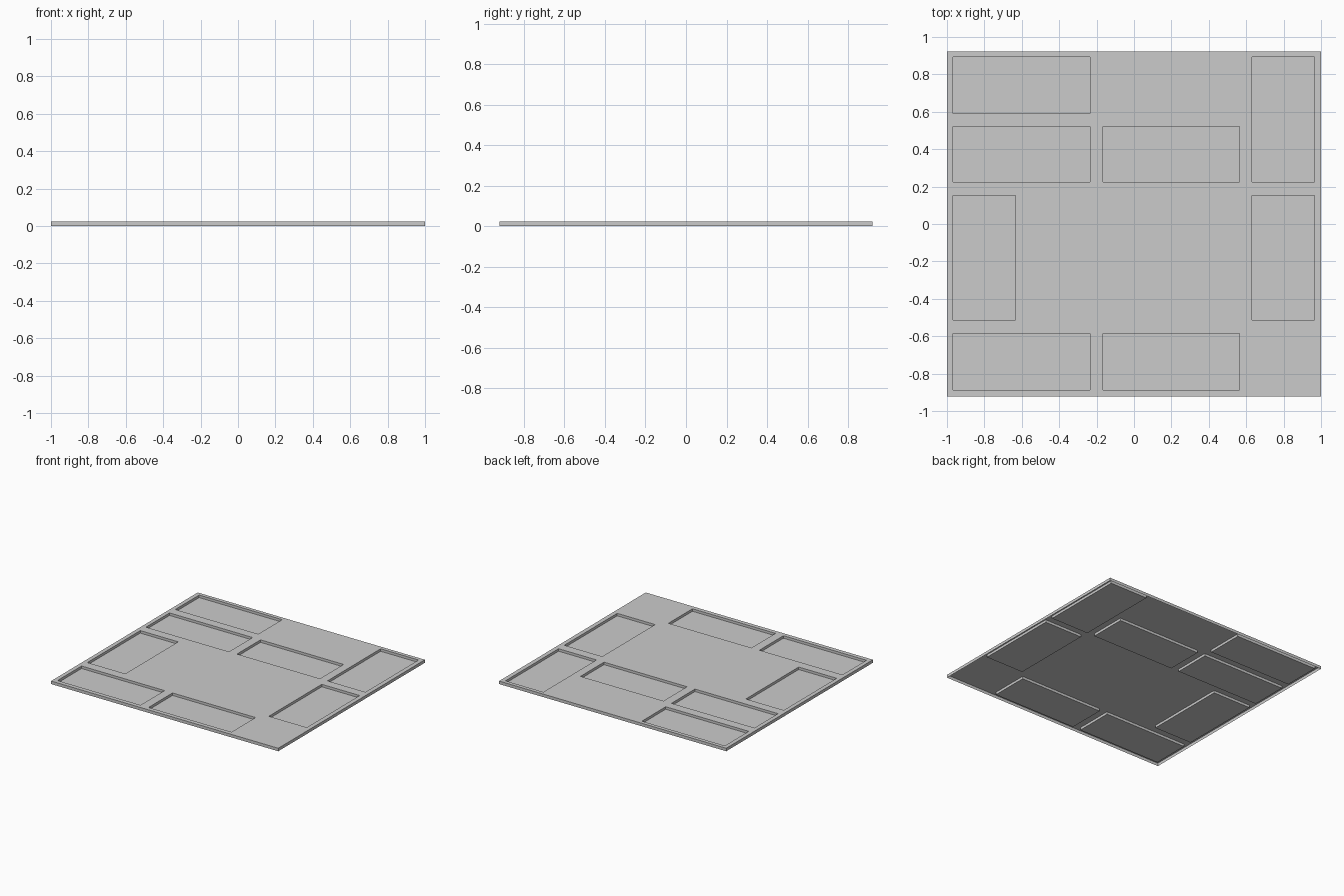
import bpy, bmesh

if "Cube" in bpy.data.objects:
    bpy.data.objects.remove(bpy.data.objects["Cube"])

HX, HY, TOP, FLOOR = 1.0, 0.922, 0.024, 0.004

# Pocket layout: (x0, x1, y0, y1)
L, R = -0.967, 0.965
wide = [(L, -0.236), (-0.166, 0.565)]
rows = [(-0.888, -0.586), (0.224, 0.52), (0.592, 0.892)]
tall = (-0.513, 0.152)
pockets = [
    (*wide[0], *rows[0]), (*wide[1], *rows[0]),
    (*wide[0], *rows[1]), (*wide[1], *rows[1]),
    (*wide[0], *rows[2]),
    (L, -0.633, *tall), (0.631, R, *tall),
    (0.631, R, rows[1][0], rows[2][1]),
]

# Cut lines shared by sheet and pockets
xs = sorted({-HX, HX} | {v for p in pockets for v in p[:2]})
ys = sorted({-HY, HY} | {v for p in pockets for v in p[2:]})


def height(i, j):
    """Level of a cell: outside edge, pocket floor or top sheet."""
    if not (0 <= i < len(xs) - 1 and 0 <= j < len(ys) - 1):
        return 0.0
    cx, cy = (xs[i] + xs[i + 1]) / 2, (ys[j] + ys[j + 1]) / 2
    inside = any(a < cx < b and c < cy < d for a, b, c, d in pockets)
    return FLOOR if inside else TOP


bm = bmesh.new()


def quad(*pts):
    bm.faces.new([bm.verts.new(p) for p in pts])


def wall(a, b, z_left, z_right):
    """Vertical step along a->b between the cells on its left and right."""
    if z_left != z_right:
        quad((*a, z_right), (*b, z_right), (*b, z_left), (*a, z_left))


# Thin sheet, open underneath: flat cells, pocket walls and outer skirt
nx, ny = len(xs), len(ys)
for i in range(nx):
    for j in range(ny):
        z = height(i, j)
        if i < nx - 1 and j < ny - 1:
            x0, x1, y0, y1 = xs[i], xs[i + 1], ys[j], ys[j + 1]
            quad((x0, y0, z), (x1, y0, z), (x1, y1, z), (x0, y1, z))
        if j < ny - 1:
            wall((xs[i], ys[j]), (xs[i], ys[j + 1]), height(i - 1, j), z)
        if i < nx - 1:
            wall((xs[i], ys[j]), (xs[i + 1], ys[j]), z, height(i, j - 1))

bmesh.ops.remove_doubles(bm, verts=bm.verts[:], dist=1e-5)
bmesh.ops.dissolve_limit(bm, angle_limit=0.02, verts=bm.verts[:], edges=bm.edges[:])

mesh = bpy.data.meshes.new("recessed_panel")
bm.to_mesh(mesh)
bm.free()
bpy.context.collection.objects.link(bpy.data.objects.new("recessed_panel", mesh))
